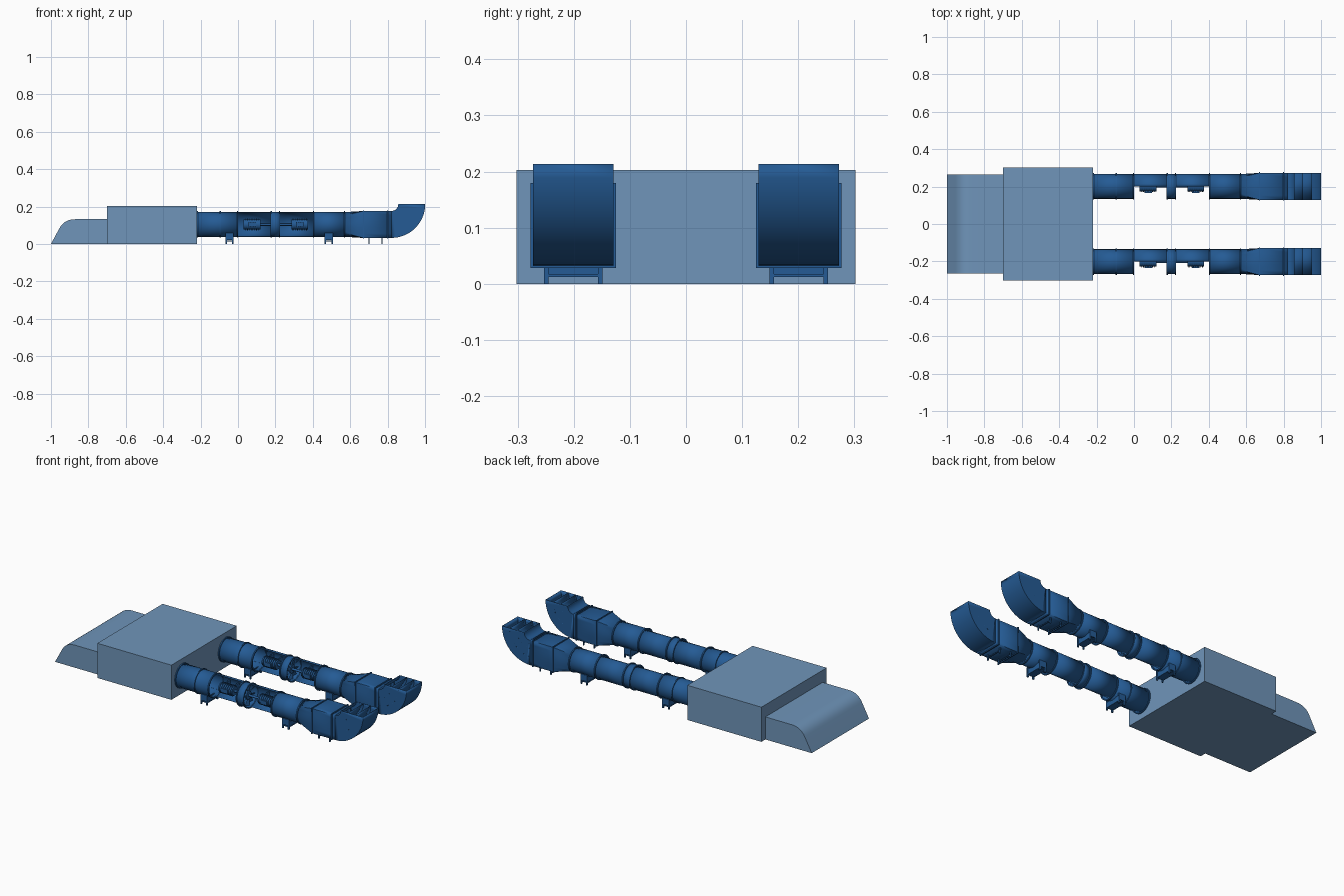
import bpy, bmesh
from math import sin, cos, pi, radians
from mathutils import Vector, Matrix

cube = bpy.data.objects.get("Cube")
if cube:
    bpy.data.objects.remove(cube)


def material(name, rgb):
    m = bpy.data.materials.new(name)
    m.use_nodes = True
    m.diffuse_color = (*rgb, 1)
    m.node_tree.nodes["Principled BSDF"].inputs["Base Color"].default_value = (*rgb, 1)
    return m


PALE = material("pale blue", (0.16, 0.30, 0.49))
BLUE = material("duct blue", (0.018, 0.105, 0.30))

SIDES = 32
R = 0.066          # duct radius
AXIS = 0.104       # duct axis height
HALF = 0.072       # half width of the square duct
SPAN = 0.201       # duct distance from the centre line


def finish(name, bm, mat, thick=0):
    bmesh.ops.recalc_face_normals(bm, faces=bm.faces)
    me = bpy.data.meshes.new(name)
    bm.to_mesh(me)
    bm.free()
    me.materials.append(mat)
    me.shade_smooth()
    me.set_sharp_from_angle(angle=radians(35))
    ob = bpy.data.objects.new(name, me)
    bpy.context.collection.objects.link(ob)
    if thick:
        mod = ob.modifiers.new("sheet", 'SOLIDIFY')
        mod.thickness = thick
        mod.offset = -1
    return ob


def add_box(bm, lo, hi):
    lo, hi = Vector(lo), Vector(hi)
    m = Matrix.Translation((lo + hi) / 2) @ Matrix.Diagonal((*(hi - lo), 1))
    bmesh.ops.create_cube(bm, size=1, matrix=m)


def add_cylinder(bm, x0, x1, r, y, z=AXIS, sides=24):
    m = Matrix.Translation(((x0 + x1) / 2, y, z)) @ Matrix.Rotation(pi / 2, 4, 'Y')
    bmesh.ops.create_cone(bm, cap_ends=True, segments=sides, radius1=r, radius2=r,
                          depth=x1 - x0, matrix=m)


def add_loft(bm, rings, closed=True):
    rows = [[bm.verts.new(p) for p in ring] for ring in rings]
    n = len(rows[0])
    for a, b in zip(rows, rows[1:]):
        for i in range(n if closed else n - 1):
            j = (i + 1) % n
            bm.faces.new((a[i], a[j], b[j], b[i]))


def ring(x, y, r, square=False, start=0, count=SIDES):
    pts = []
    for i in range(start, start + count):
        c, s = cos(2 * pi * i / SIDES), sin(2 * pi * i / SIDES)
        k = r / max(abs(c), abs(s)) if square else r
        pts.append((x, y + k * c, AXIS + k * s))
    return pts


def add_flange(bm, x, y, inner, outer, square=False, w=0.003):
    loop = [(x - w, inner), (x - w, outer), (x + w, outer), (x + w, inner), (x - w, inner)]
    add_loft(bm, [ring(px, y, r, square) for px, r in loop])


def prism(name, profile, y0, y1, mat):
    bm = bmesh.new()
    face = bm.faces.new([bm.verts.new((x, y0, z)) for x, z in profile])
    out = bmesh.ops.extrude_face_region(bm, geom=[face])["geom"]
    verts = [v for v in out if isinstance(v, bmesh.types.BMVert)]
    bmesh.ops.translate(bm, verts=verts, vec=(0, y1 - y0, 0))
    return finish(name, bm, mat)


# Plenum housing and rounded nose
bm = bmesh.new()
add_box(bm, (-0.70, -0.302, 0), (-0.22, 0.302, 0.203))
finish("plenum_housing", bm, PALE)

nose = [(-0.70, 0), (-1.0, 0), (-0.955, 0.083)]
p0, p1, p2 = Vector((-0.955, 0.083)), Vector((-0.93, 0.132)), Vector((-0.87, 0.132))
nose += [tuple(p0 * (1 - t) ** 2 + p1 * 2 * t * (1 - t) + p2 * t * t)
         for t in (i / 8 for i in range(1, 9))]
nose.append((-0.70, 0.132))
prism("intake_nose", nose, -0.265, 0.265, PALE)


def build_duct(side, y):
    # Round pipe, with the front half removed along the two service bays
    bm = bmesh.new()
    for x0, x1 in ((-0.22, 0.0), (0.175, 0.225), (0.40, 0.57)):
        add_loft(bm, [ring(x0, y, R), ring(x1, y, R)])
    finish(side + "_round_duct", bm, BLUE, 0.002)
    bm = bmesh.new()
    quarter = SIDES // 4
    for x0, x1 in ((0.0, 0.175), (0.225, 0.40)):
        add_loft(bm, [ring(x, y, R, start=-quarter, count=2 * quarter + 1)
                      for x in (x0, x1)], closed=False)
    finish(side + "_open_bay", bm, BLUE, 0.002)

    # Round to square transition and square duct
    bm = bmesh.new()
    add_loft(bm, [ring(0.57, y, R), ring(0.67, y, HALF, True), ring(0.82, y, HALF, True)])
    finish(side + "_square_duct", bm, BLUE, 0.002)

    # Upturned outlet elbow, open at the top, with guide vanes inside
    cx, cz = 0.82, 0.213
    r_out, r_in = cz - AXIS + HALF, cz - AXIS - HALF
    arc = [i * pi / 24 for i in range(13)]
    bm = bmesh.new()
    add_loft(bm, [[(cx + r * sin(a), y + s * HALF, cz - r * cos(a))
                   for r, s in ((r_in, -1), (r_in, 1), (r_out, 1), (r_out, -1))]
                  for a in arc])
    finish(side + "_outlet_elbow", bm, BLUE, 0.002)
    bm = bmesh.new()
    for k in (0.33, 0.66):
        r = r_in + k * (r_out - r_in)
        add_loft(bm, [[(cx + r * sin(a), y + s * HALF, cz - r * cos(a)) for s in (-1, 1)]
                      for a in arc], closed=False)
    finish(side + "_guide_vanes", bm, BLUE, 0.0015)

    # Joint flanges
    bm = bmesh.new()
    for x in (-0.217, -0.095, -0.003, 0.178, 0.222, 0.403, 0.57):
        add_flange(bm, x, y, R - 0.002, R + 0.005)
    for x in (0.67, 0.80):
        add_flange(bm, x, y, HALF - 0.002, HALF + 0.004, True)
    finish(side + "_flanges", bm, BLUE)

    # Finned fan motors on brackets
    bm = bmesh.new()
    for centre, d in ((0.075, 1), (0.33, -1)):
        add_cylinder(bm, centre - 0.045, centre + 0.045, 0.026, y)
        for i in range(7):
            x = centre - 0.036 + i * 0.012
            add_cylinder(bm, x - 0.002, x + 0.002, 0.031, y)
        shaft = sorted((centre + d * 0.04, 0.2 - d * 0.01))
        add_cylinder(bm, *shaft, 0.007, y, sides=12)
        for s in (-1, 1):
            x = centre + s * 0.03
            add_box(bm, (x - 0.004, y, AXIS - 0.022), (x + 0.004, y + 0.06, AXIS + 0.022))
        add_box(bm, (centre - 0.02, y - 0.034, AXIS - 0.012),
                (centre + 0.02, y - 0.02, AXIS + 0.012))
    finish(side + "_fan_motors", bm, BLUE)

    # Fan rotor between the bays
    bm = bmesh.new()
    add_cylinder(bm, 0.188, 0.212, 0.024, y)
    for i in range(10):
        a = 2 * pi * i / 10
        m = (Matrix.Translation((0.2, y, AXIS)) @ Matrix.Rotation(a, 4, 'X')
             @ Matrix.Translation((0, 0, 0.042)) @ Matrix.Rotation(radians(40), 4, 'Z')
             @ Matrix.Diagonal((0.002, 0.024, 0.042, 1)))
        bmesh.ops.create_cube(bm, size=1, matrix=m)
    finish(side + "_fan_rotor", bm, BLUE)

    # Saddle supports under the round pipe
    bm = bmesh.new()
    for x in (-0.045, 0.485):
        for s in (-1, 1):
            yl = y + s * 0.048
            add_box(bm, (x - 0.022, yl - 0.004, 0.022), (x + 0.022, yl + 0.004, 0.058))
            for t in (-1, 1):
                add_box(bm, (x + t * 0.018 - 0.004, yl - 0.004, 0),
                        (x + t * 0.018 + 0.004, yl + 0.004, 0.025))
        add_box(bm, (x - 0.022, y - 0.048, 0.012), (x + 0.022, y + 0.048, 0.017))
        for t in (-1, 1):
            add_box(bm, (x + t * 0.018 - 0.002, y - 0.048, 0.015),
                    (x + t * 0.018 + 0.002, y + 0.048, 0.045))
    finish(side + "_saddle_supports", bm, BLUE)

    # Slim posts under the square duct
    bm = bmesh.new()
    for x in (0.70, 0.77):
        for s in (-1, 1):
            yl = y + s * 0.048
            add_box(bm, (x - 0.003, yl - 0.004, 0), (x + 0.003, yl + 0.004, 0.034))
        add_box(bm, (x - 0.003, y - 0.048, 0.012), (x + 0.003, y + 0.048, 0.017))
    finish(side + "_posts", bm, BLUE)


for side, sign in (("front", -1), ("back", 1)):
    build_duct(side, sign * SPAN)
